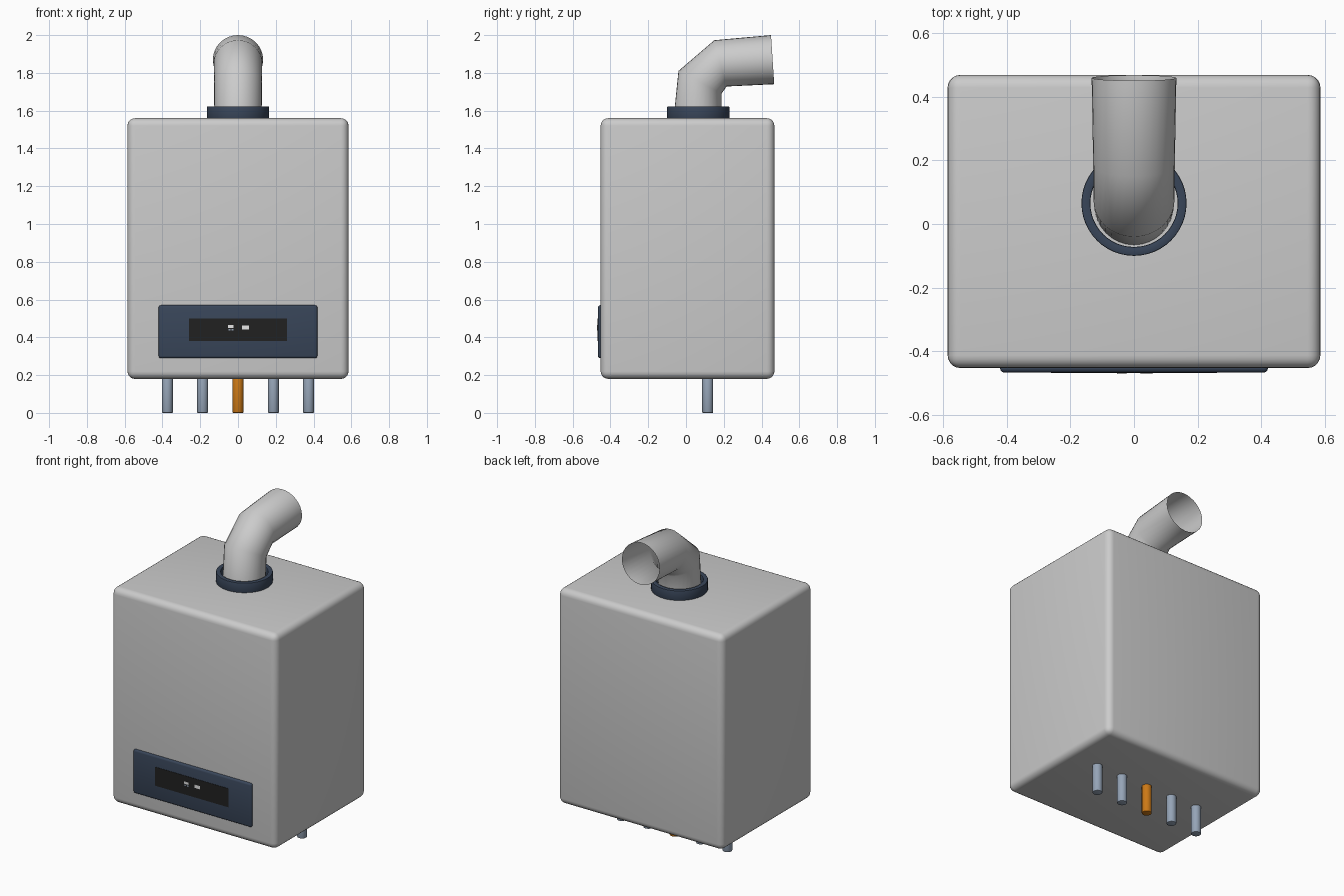
import bpy, bmesh, math
from mathutils import Vector

if "Cube" in bpy.data.objects:
    bpy.data.objects.remove(bpy.data.objects["Cube"], do_unlink=True)


def material(name, rgb):
    m = bpy.data.materials.new(name)
    m.use_nodes = True
    m.diffuse_color = (*rgb, 1)
    m.node_tree.nodes["Principled BSDF"].inputs["Base Color"].default_value = (*rgb, 1)
    return m


grey = material("casing grey", (0.6, 0.6, 0.6))
navy = material("dark navy", (0.04, 0.06, 0.1))
black = material("screen black", (0.015, 0.015, 0.015))
steel = material("steel blue", (0.3, 0.37, 0.47))
orange = material("gas orange", (0.6, 0.19, 0.008))
white = material("display white", (0.8, 0.8, 0.8))


def finish(ob, name, mat, bevel=0, segments=3, angle=35):
    ob.name = name
    ob.data.materials.append(mat)
    bpy.ops.object.select_all(action='DESELECT')
    ob.select_set(True)
    bpy.context.view_layer.objects.active = ob
    if bevel:
        mod = ob.modifiers.new("Bevel", 'BEVEL')
        mod.width, mod.segments = bevel, segments
        mod.limit_method = 'ANGLE'
        bpy.ops.object.modifier_apply(modifier=mod.name)
    bpy.ops.object.shade_smooth_by_angle(angle=math.radians(angle))
    return ob


def box(name, mat, low, high, bevel=0, segments=3):
    low, high = Vector(low), Vector(high)
    bpy.ops.mesh.primitive_cube_add(size=1, location=(low + high) / 2)
    ob = bpy.context.object
    ob.scale = high - low
    bpy.ops.object.transform_apply(location=False, rotation=False, scale=True)
    return finish(ob, name, mat, bevel, segments)


def loft(name, mat, rings, sides=32, closed=False, angle=35, bevel=0):
    """Skin rings given as (centre, half width along x, half axis across)."""
    bm = bmesh.new()
    loops = []
    for centre, rx, axis in rings:
        loop = []
        for i in range(sides):
            a = math.tau * i / sides
            p = Vector(centre) + Vector((rx, 0, 0)) * math.cos(a) + Vector(axis) * math.sin(a)
            loop.append(bm.verts.new(p))
        loops.append(loop)
    pairs = list(zip(loops, loops[1:]))
    if closed:
        pairs.append((loops[-1], loops[0]))
    for lo, hi in pairs:
        for i in range(sides):
            j = (i + 1) % sides
            bm.faces.new((lo[i], lo[j], hi[j], hi[i]))
    mesh = bpy.data.meshes.new(name)
    bm.to_mesh(mesh)
    bm.free()
    ob = bpy.data.objects.new(name, mesh)
    bpy.context.collection.objects.link(ob)
    return finish(ob, name, mat, bevel, 2, angle)


# Casing
box("casing", grey, (-0.585, -0.452, 0.18), (0.585, 0.468, 1.56), 0.04, 5)

# Control panel, screen and display symbols
box("control_panel", navy, (-0.42, -0.466, 0.29), (0.42, -0.44, 0.57), 0.012, 3)
box("screen", black, (-0.26, -0.468, 0.38), (0.26, -0.464, 0.5))
box("symbol_bar", white, (0.02, -0.47, 0.442), (0.058, -0.467, 0.463))
box("symbol_top", white, (-0.053, -0.47, 0.449), (-0.023, -0.467, 0.464))
for side, x in (("right", -0.05), ("left", -0.034)):
    box("symbol_dot_" + side, steel, (x, -0.47, 0.436), (x + 0.011, -0.467, 0.445))

# Flue collar: hollow ring
flue_y = 0.065
profile = [(0.137, 1.55), (0.165, 1.55), (0.165, 1.622), (0.137, 1.622)]
loft("flue_collar", navy, [((0, flue_y, z), r, (0, r, 0)) for r, z in profile],
     sides=48, closed=True, bevel=0.004)

# Flue pipe: mitred elbow, each ring set by its outer and inner point in the side plane
elbow = [((-0.066, 1.555), (0.19, 1.555), 0.125),
         ((-0.04, 1.81), (0.188, 1.69), 0.127),
         ((0.15, 1.973), (0.215, 1.728), 0.128),
         ((0.45, 2.0), (0.467, 1.74), 0.133)]
rings = []
for outer, inner, rx in elbow:
    o, i = Vector((0, *outer)), Vector((0, *inner))
    rings.append(((o + i) / 2, rx, (i - o) / 2))
loft("flue_pipe", grey, rings, sides=32, angle=80)

# Pipe stubs underneath, gas pipe in the middle
stubs = ["outer_right", "inner_right", "gas", "inner_left", "outer_left"]
for n, label in enumerate(stubs):
    bpy.ops.mesh.primitive_cylinder_add(vertices=24, radius=0.029, depth=0.2,
                                        location=((n - 2) * 0.187, 0.115, 0.1))
    finish(bpy.context.object, label + "_pipe_stub", orange if label == "gas" else steel, 0.004, 2)
